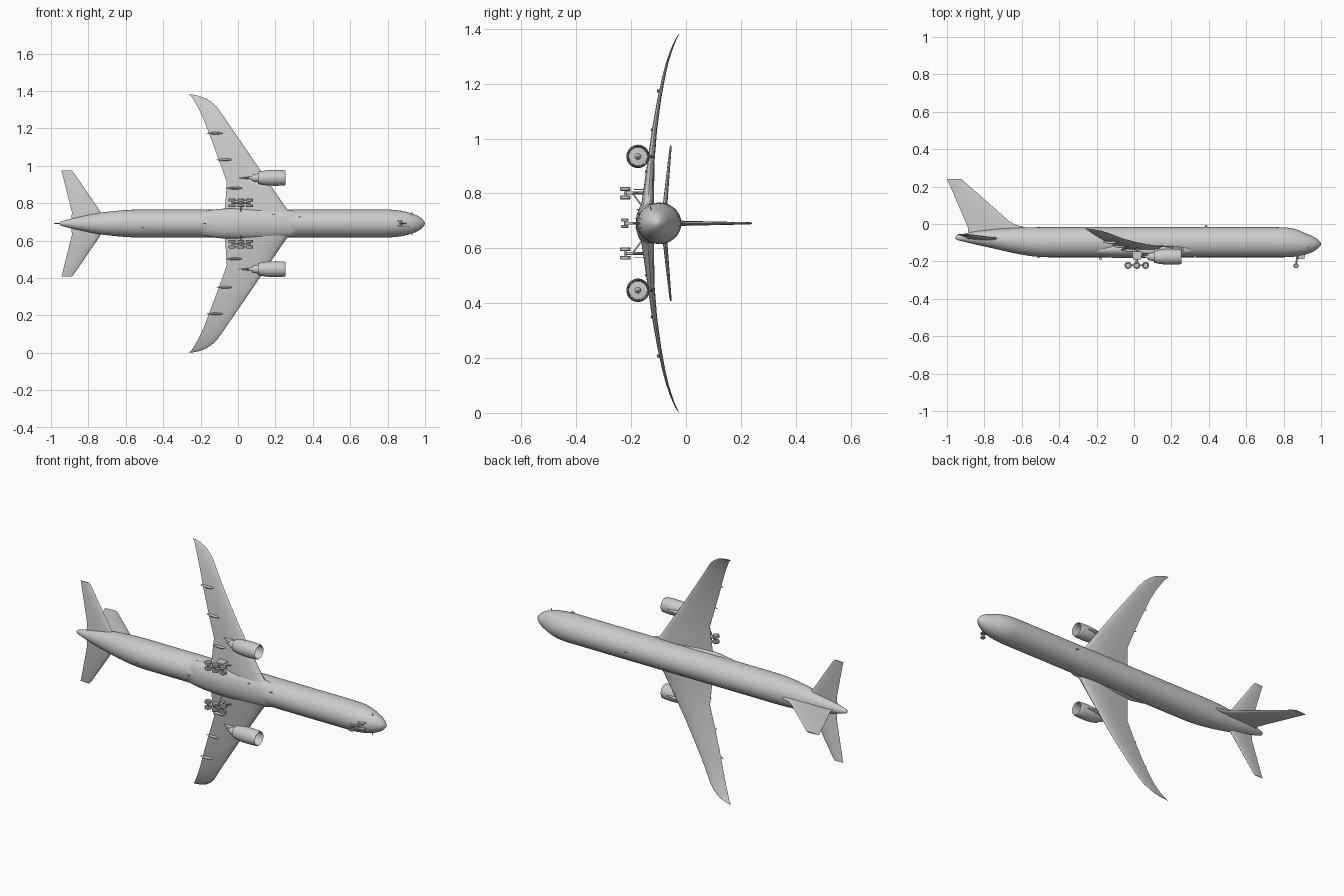
import bpy, bmesh, math
from mathutils import Vector

C = 0.691  # height of the aircraft's centre line (it lies on its side, wings along z)

grey = bpy.data.materials.new("plain_grey")
grey.diffuse_color = (0.6, 0.6, 0.6, 1)


def loft(name, rings, angle=35):
    """Skin a list of equal-length rings and cap both ends."""
    bm = bmesh.new()
    vr = [[bm.verts.new(p) for p in r] for r in rings]
    n = len(vr[0])
    for a, b in zip(vr, vr[1:]):
        for i in range(n):
            j = (i + 1) % n
            bm.faces.new((a[i], a[j], b[j], b[i]))
    bm.faces.new(vr[0])
    bm.faces.new(vr[-1])
    bmesh.ops.recalc_face_normals(bm, faces=bm.faces)
    me = bpy.data.meshes.new(name)
    bm.to_mesh(me)
    bm.free()
    me.materials.append(grey)
    me.shade_smooth()
    me.set_sharp_from_angle(angle=math.radians(angle))
    ob = bpy.data.objects.new(name, me)
    bpy.context.collection.objects.link(ob)
    return ob


def body(name, stations, s=0.0, n=32, angle=35):
    """Elliptical sections along x: (x, centre y, radius y, radius z)."""
    rings = []
    for x, y, ry, rz in stations:
        rings.append([(x, y + ry * math.cos(2 * math.pi * i / n),
                       C + s + rz * math.sin(2 * math.pi * i / n)) for i in range(n)])
    return loft(name, rings, angle)


def rod(name, p, q, r, n=12):
    p, q = Vector(p) + Vector((0, 0, C)), Vector(q) + Vector((0, 0, C))
    d = (q - p).normalized()
    u = d.orthogonal().normalized()
    v = d.cross(u)
    turn = [2 * math.pi * i / n for i in range(n)]
    return loft(name, [[e + (u * math.cos(t) + v * math.sin(t)) * r for t in turn] for e in (p, q)])


def wheel(name, x, y, s, r, w, n=24):
    prof = [(-.3, .35), (-.35, .6), (-.5, .7), (-.5, .88), (-.3, 1),
            (.3, 1), (.5, .88), (.5, .7), (.35, .6), (.3, .35)]
    loft(name, [[(x + r * k * math.cos(2 * math.pi * i / n),
                  y + r * k * math.sin(2 * math.pi * i / n), C + s + w * o)
                 for i in range(n)] for o, k in prof])


# half-thickness of an airfoil along its chord
FOIL = [(0, .0), (.02, .2), (.08, .36), (.2, .48), (.38, .5), (.6, .38), (.8, .2), (1, .02)]


def foil(x_le, x_te, thick):
    """Closed outline as (x, offset) pairs."""
    top = [(x_le + (x_te - x_le) * c, thick * h) for c, h in FOIL]
    return top + [(x, -h) for x, h in reversed(top[1:])]


def surface(name, sections, sign):
    """Wing-like surface: (span, leading x, trailing x, y, thickness)."""
    loft(name, [[(x, y + o, C + sign * s) for x, o in foil(a, b, t)]
                for s, a, b, y, t in sections], 50)


# fuselage from (x, top, bottom, half width)
hull = [(-.955, -.067, -.078, .004), (-.945, -.060, -.086, .012), (-.90, -.050, -.097, .024),
        (-.85, -.040, -.109, .036), (-.79, -.032, -.122, .049), (-.73, -.026, -.136, .059),
        (-.66, -.021, -.152, .067), (-.60, -.019, -.164, .072), (-.55, -.018, -.172, .0745),
        (-.50, -.017, -.177, .0755), (-.45, -.017, -.178, .0755), (.76, -.017, -.178, .0755),
        (.80, -.018, -.178, .075), (.84, -.021, -.1765, .0725), (.88, -.033, -.172, .067),
        (.91, -.046, -.166, .060), (.94, -.059, -.156, .050), (.96, -.068, -.147, .0415),
        (.978, -.079, -.135, .030), (.990, -.090, -.124, .018), (.997, -.098, -.115, .009),
        (1.0, -.105, -.108, .001)]
body("fuselage", [(x, (t + b) / 2, (t - b) / 2, w) for x, t, b, w in hull], n=48)

# belly fairing around the wing root
body("belly_fairing", [(-.24, -.14, .020, .045), (-.18, -.138, .037, .066), (-.11, -.136, .045, .078),
                       (0, -.136, .047, .082), (.14, -.136, .047, .082), (.22, -.136, .045, .078),
                       (.29, -.137, .039, .070), (.35, -.14, .025, .045)], n=40)

# fin with a swept fillet at its base
loft("fin", [[(x, y, C + o) for x, o in foil(a, b, t)] for y, a, b, t in
             [(-.06, -.52, -.885, .020), (-.018, -.58, -.888, .020), (-.004, -.635, -.894, .018),
              (.015, -.667, -.902, .017), (.232, -.913, -.996, .008), (.240, -.924, -1.0, .005)]], 50)

wing = [(.03, .326, -.075, -.142, .050), (.077, .262, -.070, -.139, .046),
        (.13, .225, -.066, -.135, .038), (.222, .163, -.060, -.128, .026),
        (.34, .082, -.102, -.115, .019), (.45, .007, -.143, -.098, .014),
        (.54, -.055, -.177, -.080, .011), (.587, -.087, -.197, -.068, .009),
        (.624, -.114, -.216, -.056, .008), (.650, -.143, -.231, -.046, .006),
        (.670, -.174, -.243, -.037, .005), (.683, -.212, -.253, -.030, .004),
        (.690, -.246, -.264, -.024, .002)]
tail = [(.01, -.685, -.892, -.080, .020), (.06, -.733, -.888, -.077, .017),
        (.27, -.877, -.940, -.057, .008), (.284, -.890, -.945, -.055, .005)]

# nacelle profile from spinner, round the lip, to the exhaust cone (x, radius)
nacelle = [(.226, .0005), (.219, .006), (.208, .011), (.206, .033), (.235, .034), (.250, .036),
           (.255, .0375), (.253, .039), (.240, .041), (.205, .0425), (.165, .0415), (.130, .037),
           (.107, .032), (.109, .029), (.118, .025), (.090, .021), (.074, .016), (.080, .011),
           (.060, .006), (.045, .001)]

for side, sg in (("left", 1), ("right", -1)):
    surface(side + "_wing", wing, sg)
    surface(side + "_tailplane", tail, sg)

    # engine and its pylon
    body(side + "_engine", [(x, -.175, r, r) for x, r in nacelle], sg * .244, 40)
    body(side + "_pylon", [(.005, -.134, .003, .001), (.05, -.144, .013, .006), (.10, -.143, .019, .008),
                           (.16, -.136, .016, .007), (.205, -.136, .007, .004),
                           (.222, -.137, .001, .001)], sg * .244, 16)

    # flap track fairings
    for k, (x, y, s) in enumerate([(-.018, -.143, .189), (-.07, -.122, .341), (-.124, -.100, .483)]):
        body(f"{side}_flap_fairing_{k}",
             [(x + d, y + abs(d) * .1, r, r * .8) for d, r in
              [(-.045, .001), (-.03, .005), (-.01, .008), (.015, .008), (.035, .005), (.045, .001)]],
             sg * s, 12)

    # six-wheel main gear with bogie, leg and brace
    s = sg * .110
    for k, x in enumerate((-.032, .015, .062)):
        rod(f"{side}_axle_{k}", (x, -.221, s - .02), (x, -.221, s + .02), .004)
        for j in (-1, 1):
            wheel(f"{side}_main_wheel_{k}_{j}", x, -.221, s + j * .0155, .019, .014)
    rod(side + "_bogie_beam", (-.032, -.221, s), (.062, -.221, s), .005)
    rod(side + "_main_leg", (.015, -.221, s), (.015, -.13, s), .006)
    rod(side + "_main_brace", (.015, -.195, s), (.015, -.155, sg * .055), .003)
    rod(side + "_drag_brace", (.015, -.195, s), (.075, -.140, s), .003)
    loft(side + "_gear_door", [[(x, y, C + sg * w) for x, y in
                                ((-.012, -.135), (.045, -.135), (.038, -.19), (-.005, -.19))]
                               for w in (.122, .125)])

    # nose wheels
    wheel(side + "_nose_wheel", .866, -.223, sg * .012, .0135, .010)
    # nose gear doors
    loft(side + "_nose_door", [[(x, y, C + sg * w) for x, y in
                                ((.875, -.165), (.915, -.155), (.912, -.187), (.878, -.187))]
                               for w in (.015, .0175)])
    # small probes beside the flight deck
    rod(side + "_probe", (.93, -.125, sg * .045), (.93, -.130, sg * .061), .002, 8)

# nose gear leg, axle and brace
rod("nose_axle", (.866, -.223, -.014), (.866, -.223, .014), .003)
rod("nose_leg", (.866, -.223, 0), (.875, -.155, 0), .005)
rod("nose_brace", (.870, -.195, 0), (.905, -.160, 0), .003)

# blade aerials on the roof and belly
for name, x, y0, y1, s in (("roof_aerial", .385, -.02, -.006, 0), ("belly_aerial_front", .326, -.165, -.178, .035),
                           ("belly_aerial_rear", -.51, -.165, -.182, -.022),
                           ("belly_aerial_mid", -.18, -.165, -.192, 0),
                           ("belly_aerial_side", .19, -.160, -.180, .05)):
    loft(name, [[(x + dx, y, C + s + o) for dx, o in foil(w, -w, .004)] for y, w in ((y0, .009), (y1, .005))])
